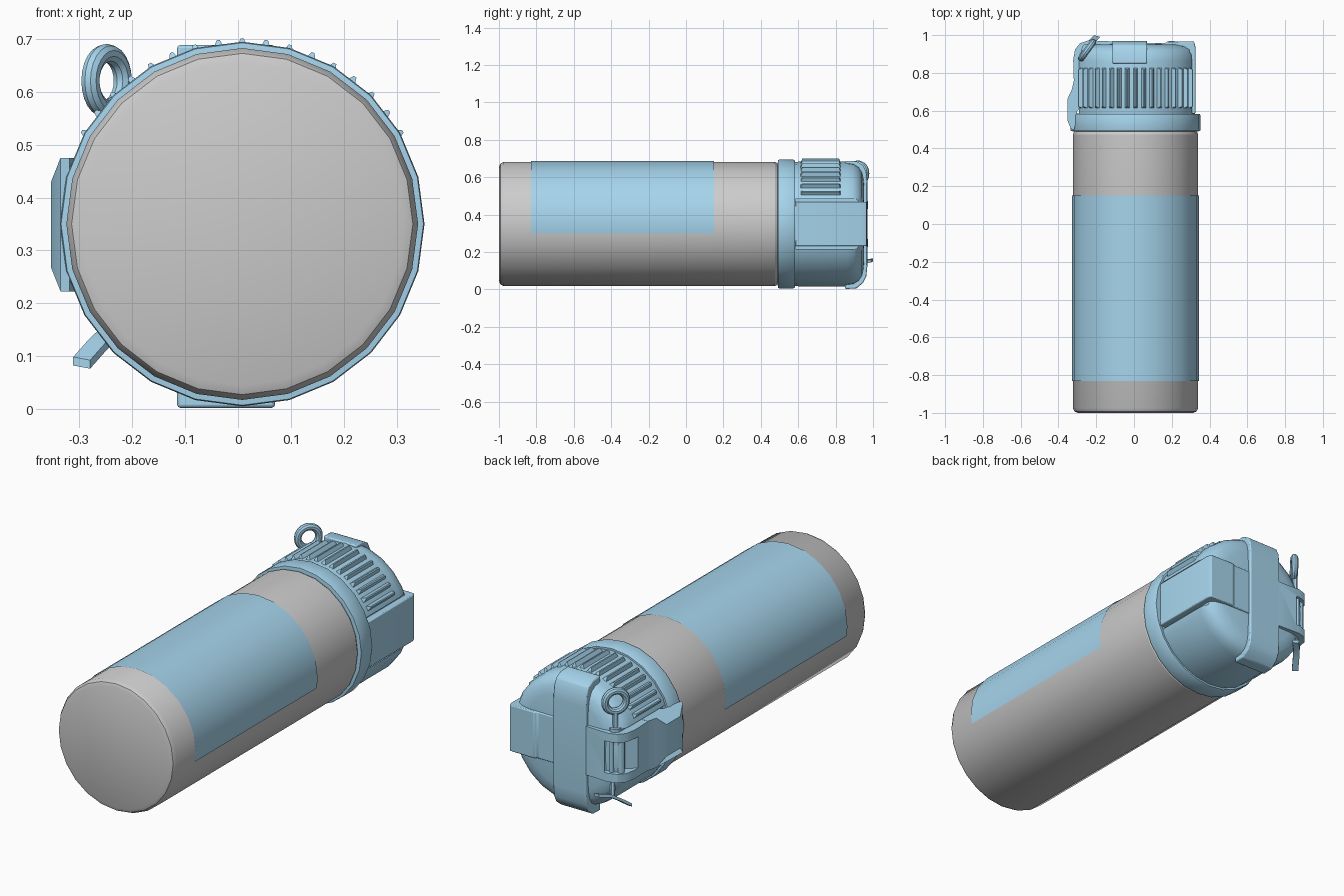
import bpy, bmesh
from math import sin, cos, pi, radians
from mathutils import Vector, Matrix

if "Cube" in bpy.data.objects:
    bpy.data.objects.remove(bpy.data.objects["Cube"])

CX, CZ, SEG = 0.008, 0.35, 24
blue = bpy.data.materials.new("blue_plastic")
blue.diffuse_color = (0.38, 0.66, 0.84, 1)
blue.use_nodes = True
blue.node_tree.nodes["Principled BSDF"].inputs["Base Color"].default_value = blue.diffuse_color


def finish(name, bm, mat=blue):
    bmesh.ops.recalc_face_normals(bm, faces=bm.faces)
    me = bpy.data.meshes.new(name)
    bm.to_mesh(me)
    bm.free()
    ob = bpy.data.objects.new(name, me)
    bpy.context.collection.objects.link(ob)
    if mat:
        me.materials.append(mat)
    return ob


def lathe(name, profile, mat=blue, flat=None):
    """Revolve (radius, y) points about the bottle axis; flat limits the x reach."""
    bm = bmesh.new()
    rings = []
    for r, y in profile:
        ring = []
        for i in range(SEG):
            a = 2 * pi * i / SEG
            x = r * cos(a)
            if flat:
                x = max(-flat, min(flat, x))
            ring.append(bm.verts.new((CX + x, y, CZ + r * sin(a))))
        rings.append(ring)
    for a, b in zip(rings, rings[1:]):
        for i in range(SEG):
            j = (i + 1) % SEG
            bm.faces.new((a[i], a[j], b[j], b[i]))
    bm.faces.new(rings[0])
    bm.faces.new(rings[-1])
    return finish(name, bm, mat)


def prism(name, pts, axis, lo, hi):
    """Extrude an (x, y) outline along z, or a (y, z) outline along x."""
    def place(p, t):
        return (p[0], p[1], t) if axis == 'z' else (t, p[0], p[1])
    bm = bmesh.new()
    a = [bm.verts.new(place(p, lo)) for p in pts]
    b = [bm.verts.new(place(p, hi)) for p in pts]
    bm.faces.new(a)
    bm.faces.new(b)
    for i in range(len(pts)):
        j = (i + 1) % len(pts)
        bm.faces.new((a[i], a[j], b[j], b[i]))
    return finish(name, bm)


def cut(ob, centre, size, turn=0):
    bm = bmesh.new()
    bmesh.ops.create_cube(bm, size=1, matrix=Matrix.Translation(centre)
                          @ Matrix.Rotation(radians(turn), 4, 'Z')
                          @ Matrix.Diagonal((*size, 1)))
    cutter = finish("cutter", bm)
    cutter.hide_render = True
    mod = ob.modifiers.new("cut", 'BOOLEAN')
    mod.operation, mod.solver, mod.object = 'DIFFERENCE', 'EXACT', cutter
    bpy.context.view_layer.objects.active = ob
    bpy.ops.object.modifier_apply(modifier=mod.name)
    bpy.data.objects.remove(cutter)


def bevel(ob, width):
    mod = ob.modifiers.new("bevel", 'BEVEL')
    mod.width, mod.segments, mod.limit_method = width, 2, 'ANGLE'


def cylinder(name, p, q, r):
    p, q = Vector(p), Vector(q)
    bm = bmesh.new()
    m = Matrix.Translation((p + q) / 2) @ (q - p).to_track_quat('Z', 'Y').to_matrix().to_4x4()
    bmesh.ops.create_cone(bm, cap_ends=True, segments=12, radius1=r, radius2=r,
                          depth=(q - p).length, matrix=m)
    return finish(name, bm)


# Bottle body
lathe("bottle_body", [(0.305, -1), (0.322, -0.993), (0.332, -0.975), (0.332, 0.475),
                      (0.322, 0.492), (0.30, 0.50)], None)

# Wrapped label on the upper half
bm = bmesh.new()
rows = []
for deg in [-8.6] + list(range(0, 181, 15)) + [188.6]:
    r = 0.336 if 0 <= deg <= 180 else 0.3333
    a = radians(deg)
    rows.append([bm.verts.new((CX + r * cos(a), y, CZ + r * sin(a))) for y in (-0.83, 0.15)])
for a, b in zip(rows, rows[1:]):
    bm.faces.new((a[0], b[0], b[1], a[1]))
finish("label", bm)

# Collar and cap
lathe("collar", [(0.325, 0.49), (0.342, 0.492), (0.344, 0.50), (0.344, 0.575),
                 (0.340, 0.583), (0.31, 0.583)])
cap = lathe("cap", [(0.330, 0.58), (0.333, 0.60), (0.333, 0.86), (0.328, 0.895), (0.312, 0.922),
                    (0.285, 0.94), (0.24, 0.95), (0.10, 0.954)], flat=0.316)
for s in (-1, 1):
    cut(cap, (CX + s * 0.36, 0.80, CZ), (0.15, 0.43, 0.266))

# Grip ribs over the top of the cap
bm = bmesh.new()
for k in range(17):
    a = radians(30 + 7.5 * k)
    out, side = Vector((cos(a), 0, sin(a))), Vector((-sin(a), 0, cos(a)))
    c = Vector((CX, 0, CZ))
    ends = []
    for y, inset in ((0.61, 0.012), (0.83, -0.012)):
        ends.append([bm.verts.new(c + out * r + side * w + Vector((0, y + d, 0)))
                     for r, w, d in ((0.322, -0.016, 0), (0.350, -0.003, inset),
                                     (0.350, 0.003, inset), (0.322, 0.016, 0))])
    e, f = ends
    bm.faces.new(e)
    bm.faces.new(f)
    for i in range(4):
        j = (i + 1) % 4
        bm.faces.new((e[i], e[j], f[j], f[i]))
finish("grip_ribs", bm)

# Band running over the end of the cap
outer = [(0.85, 0.338), (0.91, 0.335), (0.947, 0.315), (0.964, 0.28), (0.970, 0.22),
         (0.970, -0.22), (0.964, -0.28), (0.947, -0.315), (0.91, -0.345), (0.85, -0.347)]
inner = [(0.85, -0.30), (0.92, -0.24), (0.92, 0.24), (0.85, 0.30)]
bevel(prism("end_band", [(y, z + CZ) for y, z in outer + inner], 'x', -0.115, 0.07), 0.006)

# Right side strap with its raised end
bevel(prism("right_strap", [(0.28, 0.584), (0.325, 0.584), (0.325, 0.94), (0.318, 0.966),
                            (0.18, 0.968), (0.165, 0.958), (0.06, 0.958), (0.06, 0.90),
                            (0.28, 0.90)], 'z', 0.232, 0.468), 0.005)

# Left hinge frame with a window, and its pins
frame = prism("hinge_frame", [(-0.275, 0.74), (-0.318, 0.74), (-0.322, 0.87), (-0.312, 0.925),
                              (-0.285, 0.957), (-0.24, 0.972), (-0.10, 0.966), (-0.10, 0.90),
                              (-0.22, 0.89), (-0.275, 0.84)], 'z', 0.226, 0.474)
cut(frame, (-0.32, 0.95, 0.35), (0.15, 0.17, 0.16), -45)
cylinder("hinge_pin", (-0.282, 0.925, 0.25), (-0.282, 0.925, 0.45), 0.016)
cylinder("hinge_pin_rear", (-0.245, 0.948, 0.25), (-0.245, 0.948, 0.45), 0.010)

# Latch that hooks over the collar
latch = prism("latch", [(-0.275, 0.76), (-0.318, 0.76), (-0.330, 0.71), (-0.353, 0.66),
                        (-0.353, 0.55), (-0.335, 0.505), (-0.318, 0.495), (-0.310, 0.53),
                        (-0.300, 0.60), (-0.275, 0.62)], 'z', 0.223, 0.475)
for v in latch.data.vertices:
    if v.co.x < -0.34:
        v.co.z = 0.348 + (v.co.z - 0.348) * 0.64

# Carry ring on a short stem
bpy.ops.mesh.primitive_torus_add(major_radius=0.052, minor_radius=0.018, major_segments=24,
                                 minor_segments=10, location=(-0.248, 0.92, 0.62))
ring = bpy.context.object
ring.name = "carry_ring"
ring.rotation_euler = Vector((-0.8, 0.58, 0.0)).to_track_quat('Z', 'Y').to_euler()
ring.data.materials.append(blue)
cylinder("ring_stem", (-0.25, 0.925, 0.46), (-0.25, 0.925, 0.575), 0.013)
cylinder("ring_base", (-0.25, 0.925, 0.465), (-0.25, 0.925, 0.49), 0.028)

# Curved tongue below the hinge
bm = bmesh.new()
rows = []
for x, y, z in ((-0.195, 0.995, 0.155), (-0.235, 0.955, 0.150), (-0.265, 0.915, 0.122),
                (-0.295, 0.872, 0.088)):
    rows.append([bm.verts.new((x + u * 0.016, y - u * 0.005, z + v * 0.008 - u * 0.003))
                 for u, v in ((-1, -1), (1, -1), (1, 1), (-1, 1))])
for a, b in zip(rows, rows[1:]):
    for i in range(4):
        j = (i + 1) % 4
        bm.faces.new((a[i], a[j], b[j], b[i]))
bm.faces.new(rows[0])
bm.faces.new(rows[-1])
finish("strap_tongue", bm)
cylinder("tongue_stem", (-0.245, 0.94, 0.14), (-0.235, 0.925, 0.24), 0.012)

# Smooth shading with sharp edges kept
for ob in bpy.data.objects:
    ob.select_set(True)
bpy.context.view_layer.objects.active = cap
bpy.ops.object.shade_smooth_by_angle(angle=radians(30))
